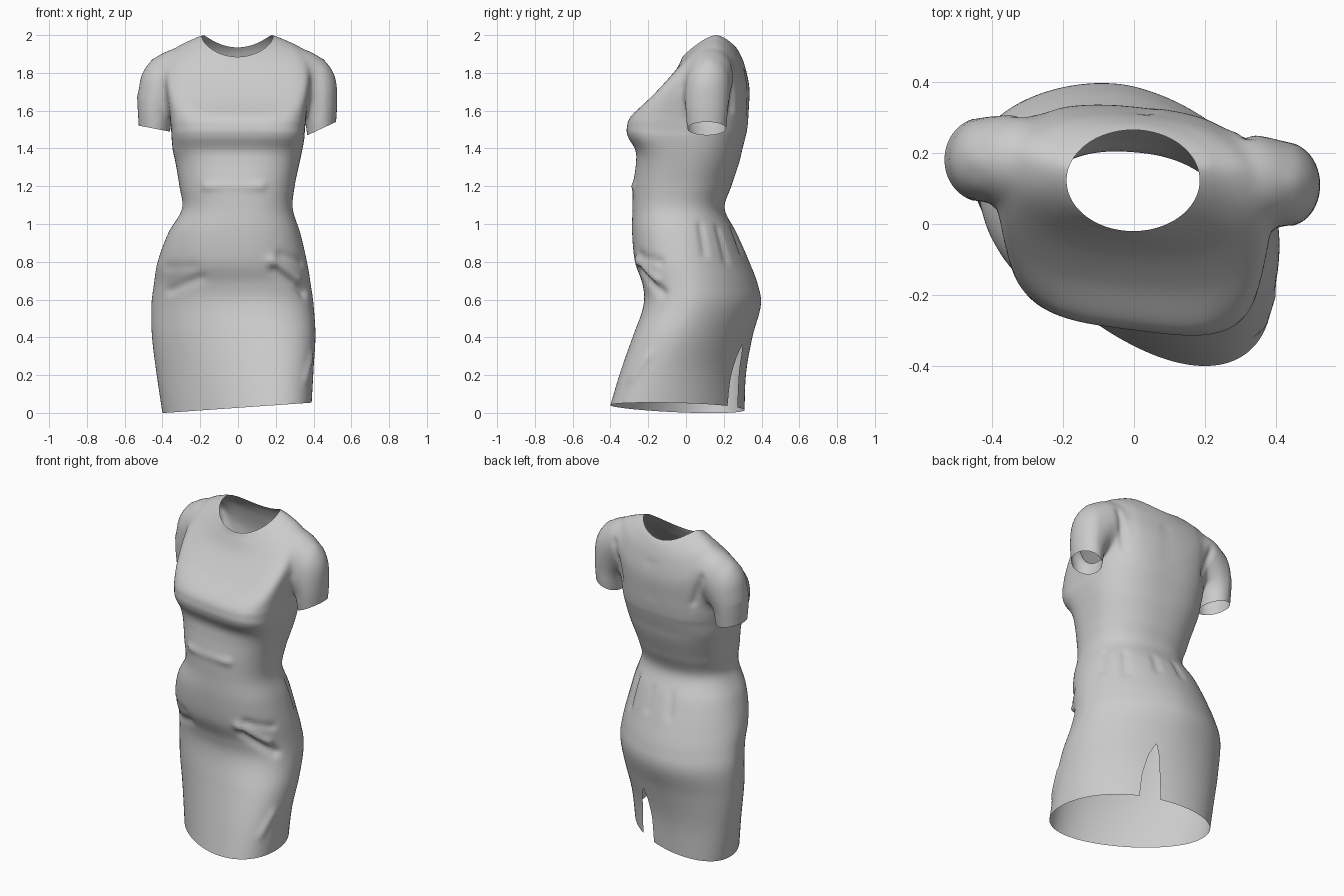
import bpy, bmesh, math
from mathutils import Vector
from mathutils.bvhtree import BVHTree

if "Cube" in bpy.data.objects:
    bpy.data.objects.remove(bpy.data.objects["Cube"])

SEGS, STEPS = 112, 8

# skirt and torso rings: z, x left, x right, y front, y back,
# twist front, twist back, squareness front, squareness back
TORSO = [
    (0.00, -.40, .39, -.40, .31, -.58, -.34, 2.05, 2.1),
    (0.20, -.43, .40, -.345, .318, -.48, -.28, 2.1, 2.0),
    (0.40, -.455, .41, -.28, .352, -.33, -.20, 2.2, 1.9),
    (0.57, -.458, .40, -.225, .396, -.20, -.16, 2.2, 1.8),
    (0.68, -.445, .385, -.23, .38, -.16, -.14, 2.2, 1.8),
    (0.80, -.425, .365, -.27, .335, -.12, -.12, 2.2, 1.9),
    (0.95, -.37, .33, -.285, .27, -.10, -.10, 2.3, 2.1),
    (1.08, -.297, .29, -.283, .205, -.10, -.08, 2.3, 2.3),
    (1.20, -.31, .30, -.28, .24, -.10, -.08, 2.4, 2.3),
    (1.32, -.33, .325, -.265, .28, -.11, -.08, 2.7, 2.4),
    (1.39, -.345, .34, -.268, .297, -.12, -.08, 3.1, 2.5),
    (1.46, -.352, .352, -.306, .315, -.13, -.08, 3.5, 2.6),
    (1.51, -.355, .355, -.313, .325, -.13, -.08, 3.6, 2.7),
]
# yoke rings: z front, z side, z back, then as above
YOKE = [
    (1.57, 1.65, 1.60, -.37, .37, -.288, .332, -.12, -.08, 3.3, 2.7),
    (1.66, 1.82, 1.72, -.385, .385, -.18, .335, -.10, -.08, 2.8, 2.6),
    (1.77, 1.93, 1.83, -.34, .345, -.08, .312, -.08, -.07, 2.4, 2.4),
    (1.85, 1.975, 1.90, -.26, .26, -.034, .286, -.04, -.04, 2.1, 2.1),
    (1.885, 2.0, 1.935, -.19, .185, -.02, .265, 0, 0, 2.0, 2.0),
]
# sleeve rings (right side): x, y, z, tilt in degrees, half height, half depth
SLEEVE = [
    (.26, .14, 1.79, 15, .135, .12),
    (.33, .128, 1.785, 25, .146, .128),
    (.40, .115, 1.71, 48, .139, .125),
    (.435, .11, 1.61, 66, .098, .115),
    (.443, .11, 1.505, 65, .084, .102),
]


def spline(rows, steps):
    """Catmull-Rom interpolation of all columns."""
    out = []
    for i in range(len(rows) - 1):
        quad = [rows[max(0, min(len(rows) - 1, i + j))] for j in (-1, 0, 1, 2)]
        for s in range(steps):
            t = s / steps
            out.append([.5 * (2 * b + (c - a) * t + (2 * a - 5 * b + 4 * c - d) * t * t
                              + (3 * b - a - 3 * c + d) * t ** 3) for a, b, c, d in zip(*quad)])
    return out + [list(rows[-1])]


def power(v, e):
    return math.copysign(abs(v) ** e, v)


def body_ring(row):
    zf, zs, zb, xl, xr, yf, yb, kf, kb, nf, nb = row
    a, cx, half = (xr - xl) / 2, (xr + xl) / 2, (yb - yf) / 2
    pts = []
    for i in range(SEGS):
        t = 2 * math.pi * i / SEGS
        c, s = math.cos(t), math.sin(t)
        n = nf if s < 0 else nb
        k = kf + (kb - kf) * (s + 1) / 2
        x = a * power(c, 2 / n)
        if s < .25:                                      # crest sits behind the middle
            z = zs + (zf - zs) * ((.25 - s) / 1.25) ** 1.5
        else:
            z = zs + (zb - zs) * ((s - .25) / .75) ** 1.7
        pts.append(Vector((cx + x, half * power(s, 2 / n) + k * x, z)))
    lo, hi = min(p.y for p in pts), max(p.y for p in pts)
    for p in pts:
        p.y = yf + (p.y - lo) / (hi - lo) * (yb - yf)
        p.z += max(0, 1 - p.z / .5) * max(0, .027 + .07 * p.x)   # sloping hem
    return pts


def sleeve_ring(row, side):
    x, y, z, tilt, h, d = row
    if side < 0:
        y += .07 * min(1, x / .42)
        tilt += 14 if tilt > 60 else 0
    t = math.radians(tilt)
    up = Vector((math.sin(t), 0, math.cos(t)))
    pts = []
    for i in range(48):
        a = 2 * math.pi * i / 48
        p = Vector((x, y, z)) + up * h * math.cos(a) + Vector((0, d * math.sin(a), 0))
        pts.append(Vector((p.x * side, p.y, p.z)))
    return pts


def loft(name, rings):
    """Closed skin over rings, with one face at each end."""
    bm = bmesh.new()
    loops = [[bm.verts.new(p) for p in r] for r in rings]
    n = len(loops[0])
    for a, b in zip(loops, loops[1:]):
        for i in range(n):
            bm.faces.new((a[i], a[(i + 1) % n], b[(i + 1) % n], b[i]))
    bm.faces.new(loops[0][::-1])
    bm.faces.new(loops[-1])
    bmesh.ops.recalc_face_normals(bm, faces=bm.faces[:])
    mesh = bpy.data.meshes.new(name)
    bm.to_mesh(mesh)
    bm.free()
    ob = bpy.data.objects.new(name, mesh)
    bpy.context.collection.objects.link(ob)
    return ob


# dress body with a temporary flat-topped collar, joined with both sleeves
rows = [(r[0], r[0]) + r for r in TORSO] + YOKE
rings = [body_ring(r) for r in spline(rows, STEPS)]
rings.append([Vector((p.x, p.y, 2.3)) for p in rings[-1]])
dress = loft("dress", rings)
bpy.context.view_layer.objects.active = dress
dress.select_set(True)
for side in (1, -1):
    sleeve = loft("sleeve", [sleeve_ring(r, side) for r in spline(SLEEVE, 6)])
    mod = dress.modifiers.new("join", 'BOOLEAN')
    mod.operation, mod.solver, mod.object = 'UNION', 'EXACT', sleeve
    bpy.ops.object.modifier_apply(modifier=mod.name)
    bpy.data.objects.remove(sleeve)

bm = bmesh.new()
bm.from_mesh(dress.data)

# open the neck, hem and cuffs
extra = [f for f in bm.faces if len(f.verts) >= 30 or max(v.co.z for v in f.verts) > 2.1]
bmesh.ops.delete(bm, geom=extra, context='FACES')

# soften the armhole joins
arm = [v for v in bm.verts if .2 < abs(v.co.x) < .46 and v.co.z > 1.54 and not v.is_boundary]
bmesh.ops.remove_doubles(bm, verts=arm, dist=.007)
for _ in range(14):
    soft = [v for v in bm.verts if .22 < abs(v.co.x) < .45 and v.co.z > 1.55 and not v.is_boundary]
    bmesh.ops.smooth_vert(bm, verts=soft, factor=.5, use_axis_x=True, use_axis_y=True, use_axis_z=True)

# back slit: cut along its outline, then remove the inside
outline = [(.145, -.02), (.135, .18), (.115, .30), (.085, .365), (.06, .30), (.04, .18), (.028, -.02)]
planes = []
for (x0, z0), (x1, z1) in zip(outline, outline[1:]):
    planes.append((Vector((x0, 0, z0)), Vector((z1 - z0, 0, x0 - x1)).normalized()))
for co, no in planes:
    faces = [f for f in bm.faces if f.calc_center_median().z < .45
             and f.calc_center_median().y > .05 and abs(f.calc_center_median().x) < .3]
    geom = list({e for f in faces for e in f.edges} | {v for f in faces for v in f.verts}) + faces
    bmesh.ops.bisect_plane(bm, geom=geom, dist=1e-5, plane_co=co, plane_no=no)
inside = []
for f in bm.faces:
    c = f.calc_center_median()
    if c.y > .05 and c.z < .37 and all((c - co).dot(no) < 0 for co, no in planes):
        inside.append(f)
bmesh.ops.delete(bm, geom=inside, context='FACES')

# folds, darts and seams: start, end, height, width
folds = [
    ((-.2, -.3, 1.2), (.13, -.3, 1.2), .012, .022),       # waist ridge
    ((.19, -.3, .80), (.36, -.2, .70), .018, .024),       # right hip fold
    ((.22, -.3, .74), (.38, -.15, .64), -.02, .026),
    ((.25, -.3, .83), (.36, -.15, .80), -.012, .02),
    ((-.40, -.1, .64), (-.22, -.25, .69), -.010, .025),   # left hip folds
    ((-.40, -.1, .77), (-.25, -.25, .76), -.006, .025),
    ((.38, -.2, .30), (.37, -.3, .18), .01, .02),         # skirt side wrinkle
    ((.03, .4, 1.58), (.03, .4, 1.82), -.012, .016),      # back seam
    ((.33, .3, 1.6), (.33, .3, 1.84), -.014, .018),       # shoulder creases
    ((-.32, .4, 1.6), (-.32, .4, 1.8), -.012, .018),
    ((.34, .11, .85), (.31, .09, 1.0), -.012, .018),      # back darts
    ((.27, .25, .82), (.24, .2, .99), -.012, .018),
    ((.07, .3, .86), (.07, .3, 1.0), -.01, .018),
    ((-.1, .3, .86), (-.08, .3, 1.0), -.01, .018),
]
bm.normal_update()
tree = BVHTree.FromBMesh(bm)
moves = {}
for p0, p1, height, width in folds:
    a, b = tree.find_nearest(Vector(p0))[0], tree.find_nearest(Vector(p1))[0]
    ab = b - a
    for v in bm.verts:
        t = max(0, min(1, (v.co - a).dot(ab) / ab.length_squared))
        d = (v.co - a - ab * t).length
        if d < 3 * width:
            push = v.normal * height * math.exp(-(d / width) ** 2)
            moves[v] = moves.get(v, Vector()) + push
for v, push in moves.items():
    v.co += push

bm.to_mesh(dress.data)
bm.free()
bpy.ops.object.shade_smooth_by_angle(angle=math.radians(80))
